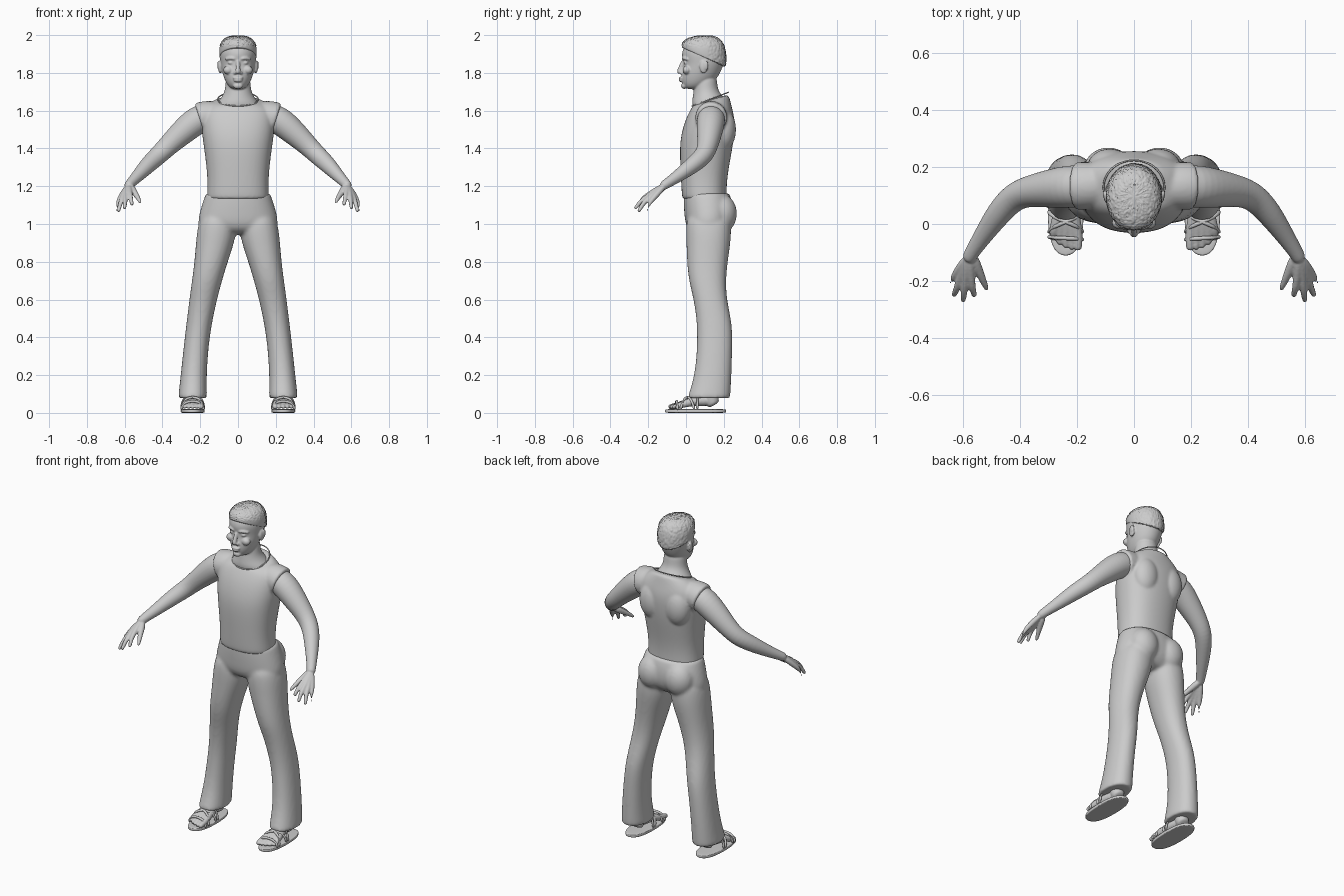
import bpy, bmesh, math, random
from mathutils import Vector

cube = bpy.data.objects.get("Cube")
if cube:
    bpy.data.objects.remove(cube)
random.seed(4)

grey = bpy.data.materials.new("plain grey")
grey.use_nodes = True
grey.diffuse_color = (0.6, 0.6, 0.6, 1)
grey.node_tree.nodes["Principled BSDF"].inputs["Base Color"].default_value = (0.6, 0.6, 0.6, 1)

N = 16
GROW = 1 / (2 / 3 + math.cos(2 * math.pi / N) / 3)  # offsets subdivision shrinkage


def skin_rings(bm, rings):
    """Bridge equal rings of points and cap both ends."""
    rows = [[bm.verts.new(p) for p in ring] for ring in rings]
    n = len(rows[0])
    for a, b in zip(rows, rows[1:]):
        for i in range(n):
            j = (i + 1) % n
            bm.faces.new((a[i], a[j], b[j], b[i]))
    bm.faces.new(rows[0][::-1])
    bm.faces.new(rows[-1])


def oval(z, rx, y0, y1, cx=0, tilt=0, power=2.0):
    """Level ring; tilt lifts the back and lowers the front."""
    pts = []
    for i in range(N):
        a = 2 * math.pi * i / N
        c, s = math.cos(a), math.sin(a)
        u = math.copysign(abs(c) ** (2 / power), c) * GROW
        v = math.copysign(abs(s) ** (2 / power), s) * GROW
        pts.append((cx + rx * u, (y0 + y1) / 2 + (y1 - y0) / 2 * v, z + tilt * v))
    return pts


def loft(bm, sections, **kw):
    skin_rings(bm, [oval(*s, **kw) for s in sections])


def tube(bm, points, side=1):
    """Round limb through (x, y, z, radius) points, mirrored by side."""
    ps = [Vector((p[0] * side, p[1], p[2])) for p in points]
    rings = []
    for i, p in enumerate(ps):
        d = (ps[min(i + 1, len(ps) - 1)] - ps[max(i - 1, 0)]).normalized()
        ref = Vector((0, 0, 1)) if abs(d.z) < 0.9 else Vector((0, 1, 0))
        u = d.cross(ref).normalized()
        w = d.cross(u)
        r = points[i][3] * GROW
        rings.append([p + r * (math.cos(2 * math.pi * k / N) * u + math.sin(2 * math.pi * k / N) * w)
                      for k in range(N)])
    skin_rings(bm, rings)


def ball(bm, centre, radii):
    new = bmesh.ops.create_uvsphere(bm, u_segments=16, v_segments=10, radius=1.03)["verts"]
    for v in new:
        v.co = Vector(c + r * x for c, r, x in zip(centre, radii, v.co))


def finish(name, bm, voxel=0, smooth=0):
    bmesh.ops.recalc_face_normals(bm, faces=bm.faces[:])
    me = bpy.data.meshes.new(name)
    bm.to_mesh(me)
    bm.free()
    ob = bpy.data.objects.new(name, me)
    bpy.context.collection.objects.link(ob)
    ob.modifiers.new("round", "SUBSURF").levels = 2
    ob.modifiers["round"].render_levels = 2
    if voxel:
        m = ob.modifiers.new("fuse", "REMESH")
        m.mode, m.voxel_size, m.use_smooth_shade = "VOXEL", voxel, True
    if smooth:
        m = ob.modifiers.new("soften", "SMOOTH")
        m.factor, m.iterations = 0.5, smooth
    me.materials.append(grey)
    me.shade_smooth()
    return ob


SIDES = (1, -1)

# Head with neck and face
bm = bmesh.new()
loft(bm, [(1.712, .03, .0, .08), (1.735, .056, -.018, .12), (1.77, .073, -.026, .165),
          (1.81, .085, -.022, .185), (1.85, .092, -.011, .2), (1.89, .096, -.024, .207),
          (1.93, .094, -.016, .205), (1.965, .078, .012, .185), (1.985, .05, .045, .15)])
loft(bm, [(1.8, .06, .05, .16), (1.74, .066, .045, .165), (1.7, .07, .04, .172),
          (1.665, .09, .035, .205), (1.63, .12, .03, .22), (1.58, .13, .05, .22)])
tube(bm, [(0, -.014, 1.868, .009), (0, -.025, 1.835, .011), (0, -.038, 1.806, .014), (0, -.03, 1.797, .012)])
ball(bm, (0, -.026, 1.773), (.028, .012, .007))
ball(bm, (0, -.025, 1.76), (.024, .013, .008))
ball(bm, (0, -.01, 1.731), (.026, .016, .016))
for s in SIDES:
    tube(bm, [(.012, -.017, 1.873, .007), (.04, -.014, 1.88, .008), (.07, .01, 1.871, .007)], s)
    ball(bm, (s * .037, -.002, 1.853), (.017, .011, .008))
    ball(bm, (s * .015, -.024, 1.8), (.009, .011, .008))
    ball(bm, (s * .052, .004, 1.815), (.026, .022, .022))
    ball(bm, (s * .095, .094, 1.832), (.011, .022, .034))
    ball(bm, (s * .103, .105, 1.84), (.007, .014, .024))
finish("head_and_neck", bm, .005, 2)

# Cropped rough hair
bm = bmesh.new()
skin_rings(bm, [oval(1.88, .094, -.014, .204, tilt=-.05), oval(1.885, .099, -.023, .211, tilt=-.05),
                oval(1.93, .1, -.02, .214, tilt=-.03), oval(1.967, .088, -.004, .2, tilt=-.01),
                oval(1.988, .063, .025, .17), oval(1.997, .03, .06, .135)])
hair = finish("hair", bm)
hair.modifiers["round"].levels = 3
rough = bpy.data.meshes.new_from_object(hair.evaluated_get(bpy.context.evaluated_depsgraph_get()))
for v in rough.vertices:
    if v.co.z > 1.94 or v.co.y > .12:
        v.co += v.normal * random.uniform(-.003, .003)
hair.modifiers.clear()
hair.data = rough

# Arms with hands
KNUCKLES = [((.574, -.185, 1.163), (.561, -.255, 1.1)), ((.593, -.192, 1.152), (.601, -.273, 1.08)),
            ((.61, -.187, 1.143), (.634, -.253, 1.065)), ((.625, -.172, 1.138), (.649, -.21, 1.06))]
for s, label in zip(SIDES, ("left", "right")):
    bm = bmesh.new()
    tube(bm, [(.13, .135, 1.58, .065), (.215, .133, 1.555, .077), (.29, .125, 1.49, .068),
              (.36, .117, 1.425, .056), (.42, .1, 1.365, .05), (.475, .04, 1.315, .045),
              (.53, -.04, 1.255, .033), (.573, -.105, 1.212, .025), (.585, -.13, 1.195, .024)], s)
    for knuckle, tip in KNUCKLES:
        k, t = Vector(knuckle), Vector(tip)
        mid = k.lerp(t, .5) + Vector((0, -.006, .008))
        tube(bm, [(.578, -.11, 1.207, .018), (*k, .0145), (*mid, .0115), (*k.lerp(t, .9), .01), (*t, .007)], s)
    tube(bm, [(.57, -.11, 1.2, .02), (.55, -.155, 1.17, .017), (.53, -.2, 1.14, .012), (.515, -.235, 1.11, .008)], s)
    finish(label + "_arm", bm, .005, 2)

# Sleeveless shirt with shoulder openings
bm = bmesh.new()
torso = [(1.13, .16, -.012, .212), (1.135, .164, -.02, .215), (1.2, .16, -.024, .214),
         (1.28, .163, -.028, .222), (1.4, .178, -.033, .245), (1.48, .19, -.024, .255),
         (1.56, .195, .0, .257), (1.615, .185, .03, .243)]
skin_rings(bm, [oval(*t, power=2.35) for t in torso] +
           [oval(1.65, .135, .04, .23, tilt=.02), oval(1.658, .105, .035, .222, tilt=.034)])
for s in SIDES:
    tube(bm, [(.07, .135, 1.57, .07), (.15, .135, 1.572, .084), (.203, .133, 1.56, .084),
              (.206, .133, 1.559, .083), (.206, .133, 1.559, .06)], s)
    ball(bm, (s * .085, .2, 1.5), (.08, .065, .11))
finish("shirt", bm, .008, 4)

# Shirt neckline binding
rim = oval(1.661, .107, .033, .224, tilt=.036)
bm = bmesh.new()
rows = []
for p in rim:
    out = Vector((p[0], p[1] - .128, 0)).normalized() * .005
    c, up = Vector(p), Vector((0, 0, .005))
    rows.append([bm.verts.new(c + o) for o in (out, up, -out, -up)])
for i in range(N):
    a, b = rows[i], rows[(i + 1) % N]
    for k in range(4):
        bm.faces.new((a[k], b[k], b[(k + 1) % 4], a[(k + 1) % 4]))
finish("neckline", bm)

# Flared trousers
bm = bmesh.new()
loft(bm, [(1.165, .166, -.01, .225), (1.16, .17, -.012, .23), (1.11, .188, -.012, .246),
          (1.05, .205, -.008, .25), (1.0, .213, -.003, .24), (.96, .19, .02, .21), (.945, .1, .06, .18)], power=2.2)
legs = [(1.07, .02, .19, .01, .23), (.98, .008, .214, .0, .24), (.9, .02, .222, .003, .235),
        (.8, .055, .23, .006, .22), (.7, .085, .243, .015, .21), (.6, .112, .257, .042, .215),
        (.47, .14, .273, .06, .245), (.35, .157, .287, .06, .245), (.2, .167, .303, .047, .24),
        (.1, .165, .314, .015, .235), (.08, .165, .316, .01, .233), (.078, .168, .313, .013, .23)]
for s in SIDES:
    skin_rings(bm, [oval(z, (b - a) / 2, y0, y1, cx=s * (a + b) / 2, power=2.2) for z, a, b, y0, y1 in legs])
    ball(bm, (s * .09, .19, 1.055), (.088, .08, .1))
finish("trousers", bm, .01, 5)

# Feet, sandal soles and straps
for s, label in zip(SIDES, ("left", "right")):
    bm = bmesh.new()
    tube(bm, [(.235, .13, .2, .038), (.235, .125, .1, .04), (.235, .14, .055, .038), (.235, .15, .04, .03)], s)
    for i in range(5):
        x = .197 + .0215 * i
        tip = -.094 + .0022 * i * i
        size = .015 if i == 0 else .0115
        tube(bm, [(.235, .14, .06, .028), (.22 + .009 * i, .05, .066, .025),
                  (x, -.03, .042, .018), (x, tip + .02, .034, size), (x, tip, .03, size * .8)], s)
    finish(label + "_foot", bm, .005, 2)

    bm = bmesh.new()
    loft(bm, [(z, .063 - inset, -.11 + inset, .212 - inset) for z, inset in
              ((0, .003), (.002, 0), (.018, 0), (.02, .003))], cx=s * .24, power=2.5)
    finish(label + "_sole", bm)

    bm = bmesh.new()
    for y0, y1, top in ((-.055, -.045, .062), (-.03, .045, .083), (.045, -.03, .083), (.06, .06, .102)):
        path = []
        for k in range(9):
            a = math.pi * k / 8
            path.append((.24 - .06 * math.cos(a), y0 + (y1 - y0) * k / 8,
                         .015 + (top - .015) * math.sin(a) ** .7, .007))
        tube(bm, path, s)
    finish(label + "_straps", bm)
